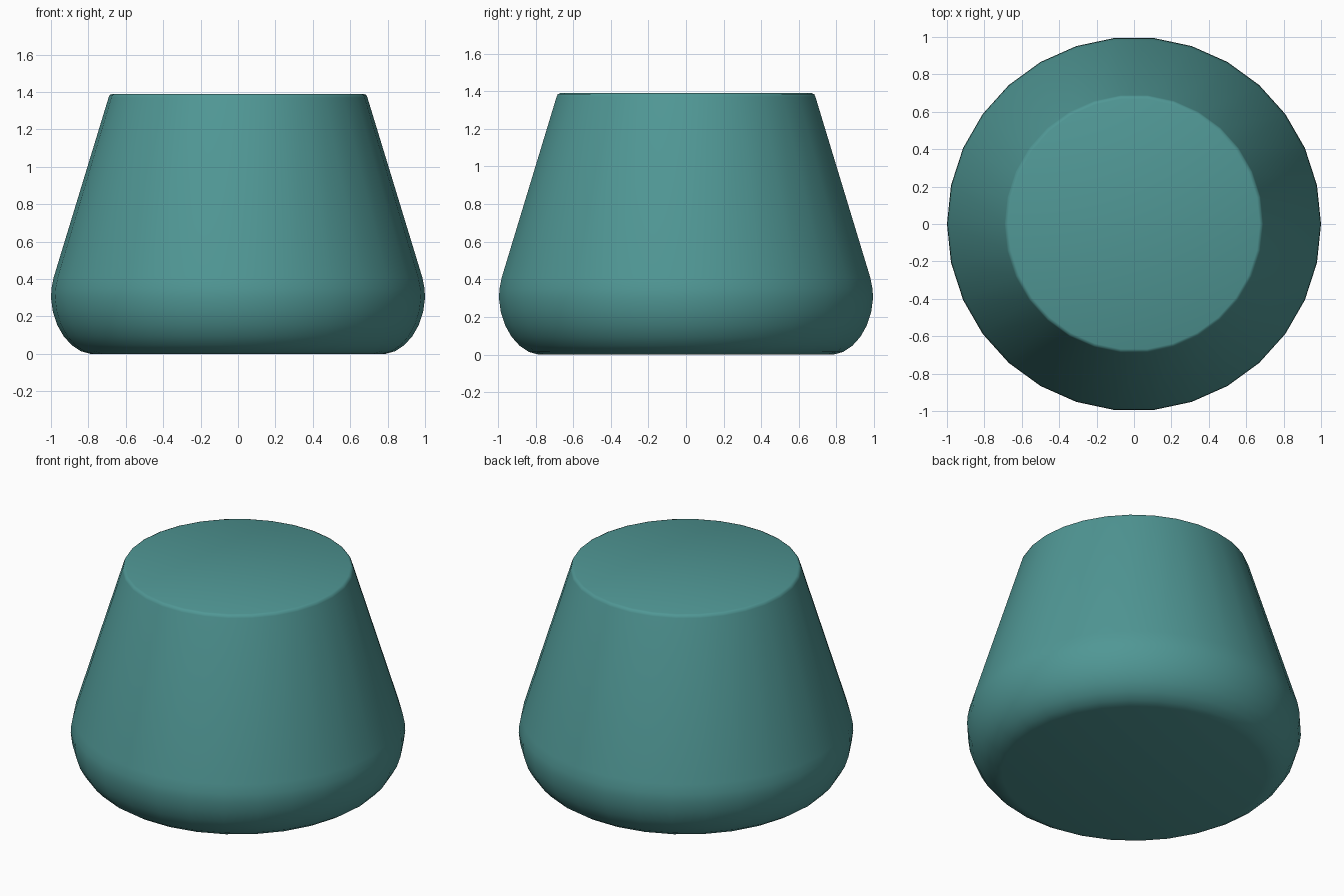
import bpy, bmesh, math

if "Cube" in bpy.data.objects:
    bpy.data.objects.remove(bpy.data.objects["Cube"])

SIDES = 30

# Half profile (radius, height): rounded foot, sloping wall, small chamfer at the top rim
profile = [(0.79, 0.0), (0.84, 0.014), (0.89, 0.047), (0.933, 0.095), (0.967, 0.155),
           (0.99, 0.225), (1.0, 0.30), (0.997, 0.35), (0.985, 0.41),
           (0.692, 1.37), (0.686, 1.384), (0.672, 1.39)]

bm = bmesh.new()
rings = [[bm.verts.new((r * math.cos(2 * math.pi * i / SIDES),
                        r * math.sin(2 * math.pi * i / SIDES), z))
          for i in range(SIDES)] for r, z in profile]

# Wall
for low, high in zip(rings, rings[1:]):
    for i in range(SIDES):
        j = (i + 1) % SIDES
        bm.faces.new((low[i], low[j], high[j], high[i]))

# Flat underside and top
bm.faces.new(rings[0][::-1])
bm.faces.new(rings[-1])

# Soft shading across the whole body
for f in bm.faces:
    f.smooth = True

mesh = bpy.data.meshes.new("tapered_body")
bm.to_mesh(mesh)
bm.free()
body = bpy.data.objects.new("tapered_body", mesh)
bpy.context.collection.objects.link(body)

# Teal colour
teal = bpy.data.materials.new("teal")
teal.diffuse_color = (0.08, 0.31, 0.30, 1.0)
teal.use_nodes = True
teal.node_tree.nodes["Principled BSDF"].inputs["Base Color"].default_value = teal.diffuse_color
mesh.materials.append(teal)
